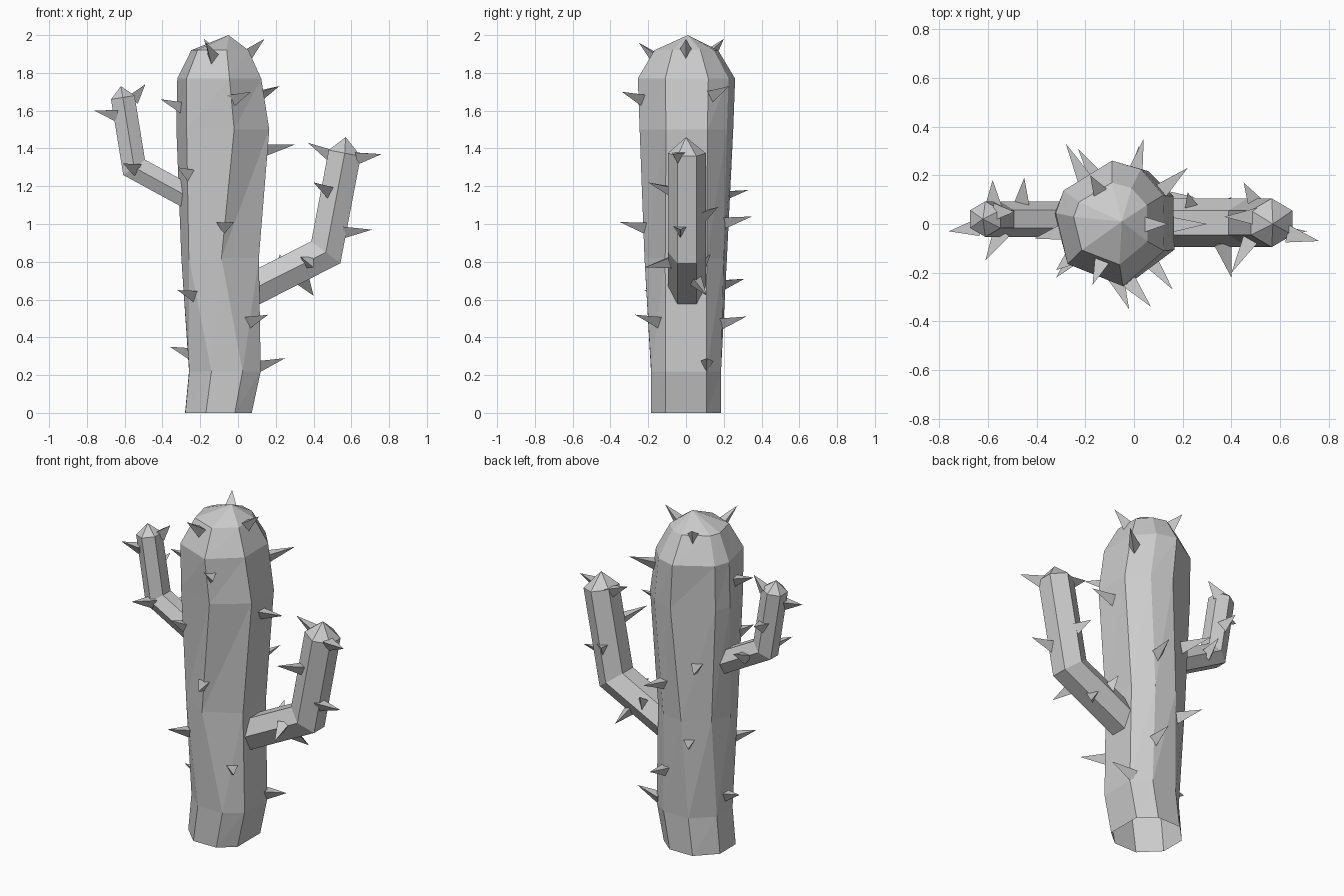
import bpy, bmesh
from math import cos, sin, radians, pi
from mathutils import Vector
from mathutils.bvhtree import BVHTree

cube = bpy.data.objects.get("Cube")
if cube:
    bpy.data.objects.remove(cube, do_unlink=True)

grey = bpy.data.materials.new("plain_grey")
grey.use_nodes = True
grey.diffuse_color = (0.6, 0.6, 0.6, 1)
grey.node_tree.nodes["Principled BSDF"].inputs["Base Color"].default_value = (0.6, 0.6, 0.6, 1)


def finish(bm, name):
    """Turn a bmesh into a flat-shaded object."""
    bmesh.ops.recalc_face_normals(bm, faces=bm.faces)
    mesh = bpy.data.meshes.new(name)
    bm.to_mesh(mesh)
    bm.free()
    mesh.materials.append(grey)
    obj = bpy.data.objects.new(name, mesh)
    bpy.context.collection.objects.link(obj)


def loft(rings, tip):
    """Skin a stack of rings and close the far end to a point."""
    bm = bmesh.new()
    loops = [[bm.verts.new(p) for p in ring] for ring in rings]
    n = len(loops[0])
    for low, high in zip(loops, loops[1:]):
        for i in range(n):
            j = (i + 1) % n
            bm.faces.new((low[i], low[j], high[j]))
            bm.faces.new((low[i], high[j], high[i]))
    top = bm.verts.new(tip)
    for i in range(n):
        bm.faces.new((loops[-1][i], loops[-1][(i + 1) % n], top))
    bmesh.ops.recalc_face_normals(bm, faces=bm.faces)
    return bm


def add_spikes(bm, name, tips):
    """Grow three-sided thorns from the nearest surface to each tip."""
    tree = BVHTree.FromBMesh(bm)
    out = bmesh.new()
    for t in tips:
        tip = Vector(t)
        base = tree.find_nearest(tip - Vector((0, 0, 0.03)))[0]
        axis = (tip - base).normalized()
        base -= axis * 0.02
        side = axis.cross(Vector((0, 0, 1))).normalized()
        up = side.cross(axis)
        foot = [out.verts.new(base + 0.042 * (cos(a) * up + sin(a) * side))
                for a in (pi, pi / 3, -pi / 3)]
        point = out.verts.new(tip)
        out.faces.new(foot)
        for i in range(3):
            out.faces.new((foot[i], foot[(i + 1) % 3], point))
    finish(out, name)


# Trunk: eight uneven sides that twist on the way up, open underneath
low = (203, 248, 293, 327, 33, 68, 113, 158)
mid = (180, 215, 268, 330, 30, 65, 100, 145)
high = (170, 219, 281, 335, 27, 60, 90, 148)
levels = ((0, -0.095, 0.2, 0.2, low), (0.22, -0.06, 0.215, 0.2, low),
          (0.82, -0.08, 0.22, 0.22, mid), (1.5, -0.07, 0.26, 0.25, high),
          (1.77, -0.09, 0.235, 0.26, high), (1.92, -0.09, 0.16, 0.17, high))
trunk = loft([[(cx + rx * cos(radians(a)), ry * sin(radians(a)), z) for a in angles]
              for z, cx, rx, ry, angles in levels], (-0.05, 0.01, 2))
add_spikes(trunk, "trunk_spikes", (
    (0.14, 0, 1.98), (-0.17, -0.25, 1.96), (-0.18, 0.2, 1.98),
    (-0.41, -0.06, 1.66), (0.07, -0.34, 1.7), (0.22, 0.23, 1.73),
    (0.3, 0, 1.42), (-0.32, -0.19, 1.3), (-0.02, -0.35, 1.01),
    (-0.32, -0.22, 0.65), (-0.36, 0, 0.35), (0.16, -0.27, 0.52),
    (0.25, 0.11, 0.29), (-0.28, 0.33, 1.18), (0.04, 0.35, 1.04),
    (-0.23, 0.31, 0.71), (0.02, 0.32, 0.51)))
finish(trunk, "trunk")


def arm(name, path, y, radius, tip, tips):
    """Six-sided bent limb in the xz plane, mitred at the elbow."""
    pts = [Vector((x, y, z)) for x, z in path]
    rings = []
    for i, p in enumerate(pts):
        dirs = [(b - a).normalized() for a, b in zip(pts, pts[1:])][max(i - 1, 0):i + 1]
        along = sum(dirs, Vector()).normalized()
        across = Vector((0, 1, 0)).cross(along)
        stretch = 1 / along.dot(dirs[0])
        rings.append([p + radius * (cos(k * pi / 3) * Vector((0, 1, 0))
                                    + sin(k * pi / 3) * stretch * across) for k in range(6)])
    bm = loft(rings, tip)
    add_spikes(bm, name + "_spikes", tips)
    finish(bm, name)


# Arms
arm("left_arm", ((0.05, 0.64), (0.465, 0.85), (0.565, 1.375)), 0.005, 0.1, (0.57, 0, 1.46),
    ((0.37, 0.03, 1.43), (0.4, -0.2, 1.22), (0.76, -0.07, 1.37), (0.71, -0.03, 0.97),
     (0.4, -0.22, 0.77), (0.4, 0.11, 0.62), (0.22, 0.13, 0.84), (0.45, 0.17, 1.09)))
arm("right_arm", ((-0.22, 1.12), (-0.55, 1.3), (-0.61, 1.67)), 0.02, 0.073, (-0.62, 0.02, 1.73),
    ((-0.76, -0.03, 1.6), (-0.49, 0.05, 1.74), (-0.61, -0.15, 1.32),
     (-0.45, 0.19, 1.3), (-0.58, 0.18, 1.5)))
